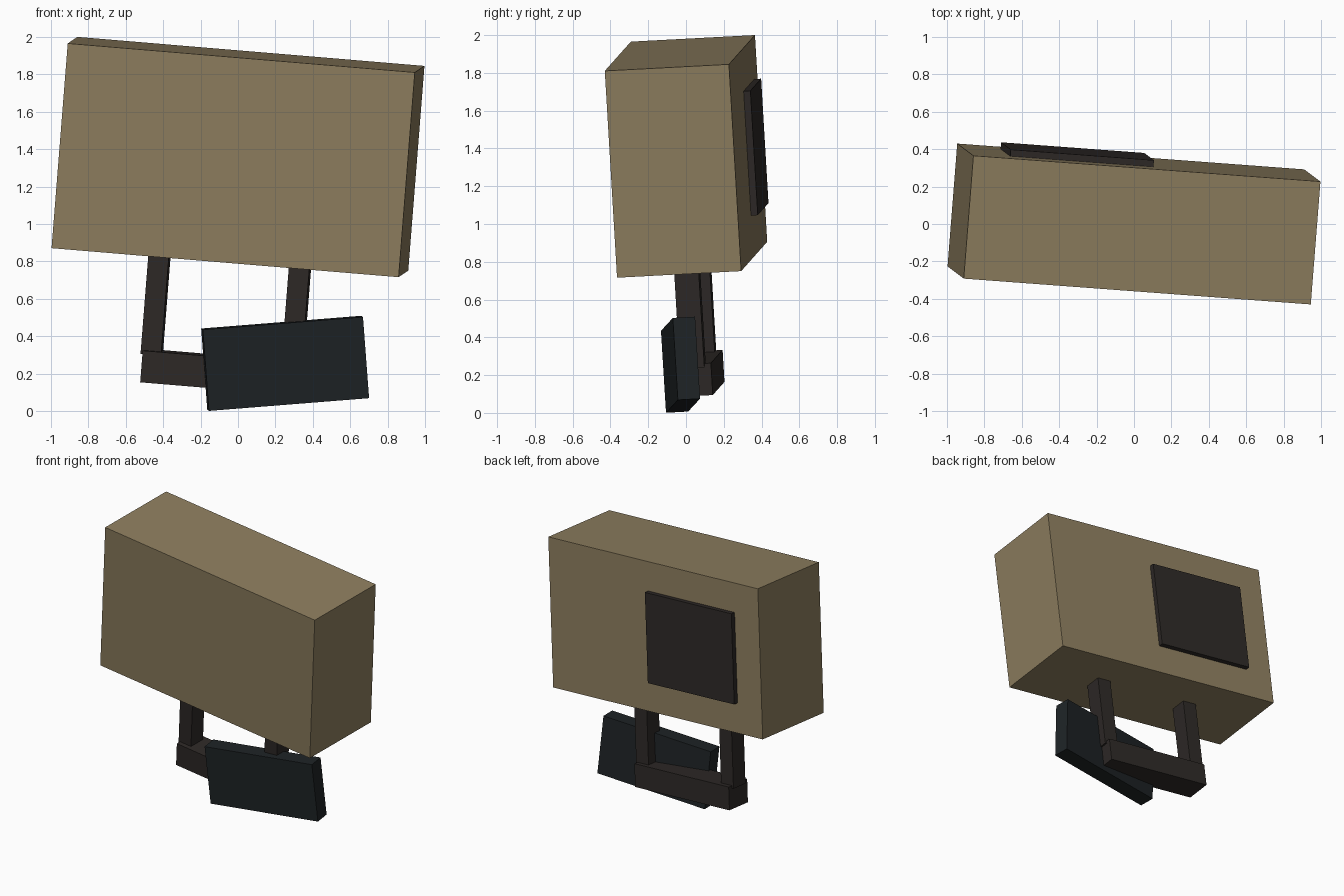
import bpy, bmesh
from mathutils import Vector, Matrix

if "Cube" in bpy.data.objects:
    bpy.data.objects.remove(bpy.data.objects["Cube"])


def frame(x_dir, y_dir, origin):
    """Orthonormal frame from a width direction and a depth direction."""
    x = Vector(x_dir).normalized()
    z = x.cross(Vector(y_dir)).normalized()
    y = z.cross(x)
    rot = Matrix((x, y, z)).transposed().to_4x4()
    return Matrix.Translation(origin) @ rot


def material(name, rgb):
    mat = bpy.data.materials.new(name)
    mat.diffuse_color = (*rgb, 1.0)
    mat.use_nodes = True
    mat.node_tree.nodes["Principled BSDF"].inputs["Base Color"].default_value = mat.diffuse_color
    return mat


def box(name, basis, centre, size, mat):
    mesh = bpy.data.meshes.new(name)
    bm = bmesh.new()
    bmesh.ops.create_cube(bm, size=1.0, matrix=Matrix.Translation(centre) @ Matrix.Diagonal((*size, 1.0)))
    bm.to_mesh(mesh)
    bm.free()
    obj = bpy.data.objects.new(name, mesh)
    obj.matrix_world = basis
    mesh.materials.append(mat)
    bpy.context.collection.objects.link(obj)
    return obj


tan = material("tan_casing", (0.27, 0.21, 0.115))
brown = material("dark_brown", (0.027, 0.022, 0.020))
slate = material("dark_slate", (0.013, 0.017, 0.019))

# Slightly tilted frame shared by casing, hatch and bracket
body = frame((1.855, -0.138, -0.155), (0.05, 0.657, 0.035), (0, 0, 1.358))

# Main casing
box("casing", body, (0, 0, 0), (1.867, 0.66, 1.10), tan)

# Hatch on the back
box("back_hatch", body, (-0.333, 0.336, 0.003), (0.77, 0.06, 0.662), brown)

# Two hanging posts joined by a crossbar
for side, name in ((-1, "left_post"), (1, "right_post")):
    box(name, body, (side * 0.378, 0, -0.81), (0.11, 0.13, 0.56), brown)
box("crossbar", body, (0, 0, -1.155), (0.84, 0.20, 0.17), brown)

# Small plate hanging askew in front of the bracket
plate = frame((0.856, 0.063, 0.068), (-0.0094, 0.117, 0.0065), (0.252, -0.029, 0.255))
box("hanging_plate", plate, (0, 0, 0), (0.861, 0.118, 0.436), slate)
